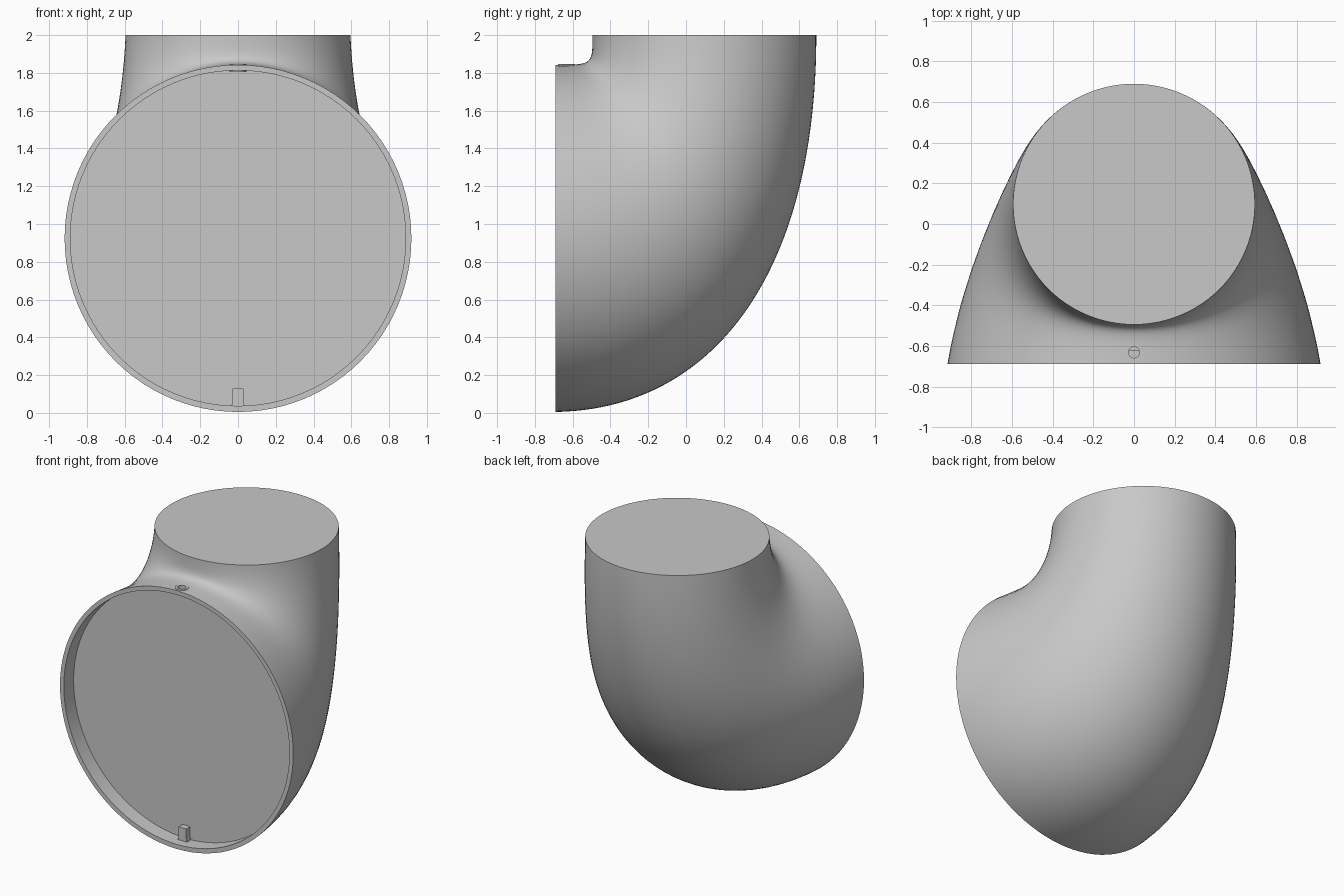
import bpy, bmesh, math
from mathutils import Vector

if "Cube" in bpy.data.objects:
    bpy.data.objects.remove(bpy.data.objects["Cube"], do_unlink=True)

# Single grey material
grey = bpy.data.materials.new("light_grey")
grey.use_nodes = True
COLOUR = (0.58, 0.58, 0.58, 1)
grey.diffuse_color = COLOUR
grey.node_tree.nodes["Principled BSDF"].inputs["Base Color"].default_value = COLOUR

SEGMENTS, STEPS = 96, 72
FRONT, FLOOR = -0.69, -0.58      # front rim and recessed plate, along y
AXIS_Z, RIM, BORE = 0.925, 0.918, 0.888


def bezier(points, t):
    a, b, c, d = points
    u = 1 - t
    return a * u**3 + b * 3 * u * u * t + c * 3 * u * t * t + d * t**3


def make_object(name, bm):
    bmesh.ops.recalc_face_normals(bm, faces=bm.faces)
    mesh = bpy.data.meshes.new(name)
    bm.to_mesh(mesh)
    bm.free()
    mesh.materials.append(grey)
    obj = bpy.data.objects.new(name, mesh)
    bpy.context.collection.objects.link(obj)
    return obj


def shade(obj):
    bpy.ops.object.select_all(action="DESELECT")
    obj.select_set(True)
    bpy.context.view_layer.objects.active = obj
    bpy.ops.object.shade_smooth_by_angle(angle=math.radians(35))


def loft(bm, rings, closed=False):
    """Skin a list of vertex rings; close the loop or cap both ends."""
    pairs = list(zip(rings, rings[1:]))
    if closed:
        pairs.append((rings[-1], rings[0]))
    for r, s in pairs:
        for i in range(len(r)):
            j = (i + 1) % len(r)
            bm.faces.new((r[i], r[j], s[j], s[i]))
    if not closed:
        bm.faces.new(rings[0])
        bm.faces.new(rings[-1])


def ring(bm, centre, side, up, count=SEGMENTS):
    angles = [math.tau * i / count for i in range(count)]
    return [bm.verts.new(centre + side * math.cos(a) + up * math.sin(a)) for a in angles]


# Elbow: sections spanning the outer bend and the tight inner bend
outer = [Vector(p) for p in ((0, FRONT, 0.005), (0, 0.16, 0.02), (0, 0.69, 0.76), (0, 0.69, 2))]
inner = [Vector(p) for p in ((0, FRONT, 1.843), (0, -0.495, 1.843), (0, -0.495, 1.843), (0, -0.495, 2))]
widths = (0.918, 0.83, 0.63, 0.595)

bm = bmesh.new()
rings = []
for y in (FLOOR, FRONT):         # recess floor and wall
    rings.append(ring(bm, Vector((0, y, AXIS_Z)), Vector((BORE, 0, 0)), Vector((0, 0, BORE))))
for k in range(STEPS + 1):       # outside skin
    t = k / STEPS
    low, high = bezier(outer, t), bezier(inner, t)
    rings.append(ring(bm, (low + high) / 2, Vector((bezier(widths, t), 0, 0)), (high - low) / 2))
loft(bm, rings)
elbow = make_object("elbow_duct", bm)

# Round opening in the top of the rim
HOLE_Y = -0.632
bm = bmesh.new()
X, Y = Vector((1, 0, 0)), Vector((0, 1, 0))
loft(bm, [ring(bm, Vector((0, HOLE_Y, z)), X * 0.036, Y * 0.036, 32) for z in (1.7, 1.95)])
cutter = make_object("hole_cutter", bm)
cut = elbow.modifiers.new("hole", "BOOLEAN")
cut.operation, cut.solver, cut.object = "DIFFERENCE", "EXACT", cutter
bpy.context.view_layer.objects.active = elbow
bpy.ops.object.modifier_apply(modifier=cut.name)
bpy.data.objects.remove(cutter, do_unlink=True)
shade(elbow)

# Bushing lining the opening
bm = bmesh.new()
profile = ((0.027, 1.805), (0.045, 1.805), (0.045, 1.846), (0.027, 1.846))
loft(bm, [ring(bm, Vector((0, HOLE_Y, z)), X * r, Y * r, 32) for r, z in profile], closed=True)
shade(make_object("rim_bushing", bm))

# Locating tab with a flared foot at the bottom of the recess
half = [(0.046, 0.034), (0.034, 0.042), (0.03, 0.058), (0.03, 0.13)]
outline = half + [(-x, z) for x, z in reversed(half)]
bm = bmesh.new()
loft(bm, [[bm.verts.new((x, y, z)) for x, z in outline] for y in (-0.625, FLOOR + 0.005)])
shade(make_object("locating_tab", bm))
